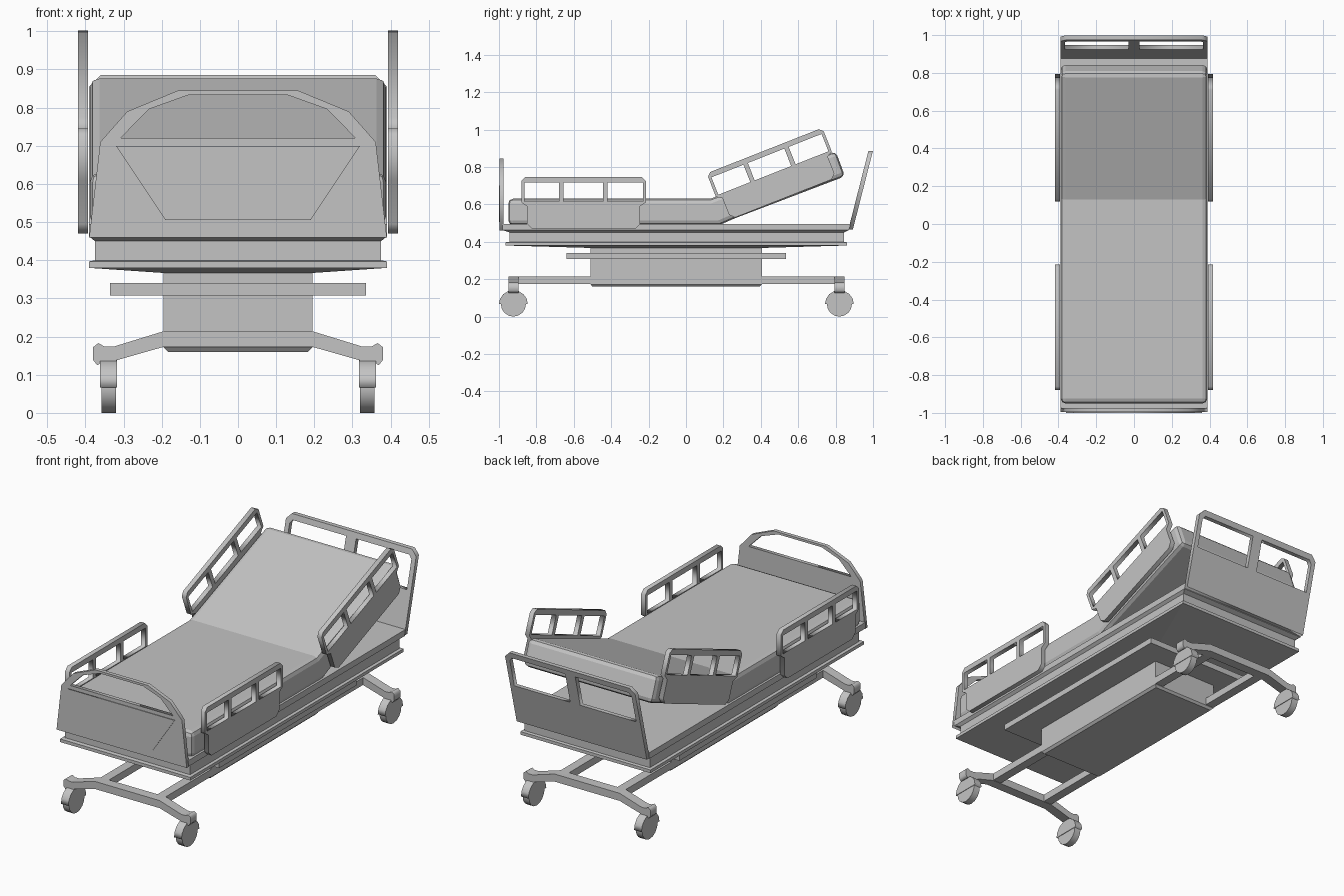
import bpy, bmesh, math
from mathutils import Matrix, Vector

if "Cube" in bpy.data.objects:
    bpy.data.objects.remove(bpy.data.objects["Cube"], do_unlink=True)

grey = bpy.data.materials.new("light_grey")
grey.use_nodes = True
COLOUR = (0.55, 0.55, 0.55, 1)
grey.diffuse_color = COLOUR
grey.node_tree.nodes["Principled BSDF"].inputs["Base Color"].default_value = COLOUR


def add(name, mesh):
    mesh.materials.clear()
    mesh.materials.append(grey)
    obj = bpy.data.objects.new(name, mesh)
    bpy.context.collection.objects.link(obj)
    return obj


def from_bmesh(name, bm):
    bmesh.ops.recalc_face_normals(bm, faces=bm.faces)
    mesh = bpy.data.meshes.new(name)
    bm.to_mesh(mesh)
    bm.free()
    return add(name, mesh)


def frame(u, v, w, origin):
    """Matrix that places a flat outline (u, v) with thickness along w."""
    m = Matrix((u, v, w)).transposed().to_4x4()
    m.translation = origin
    return m


def facing_front(y, z=0, lean=0):
    return frame((1, 0, 0), (0, lean, 1), (0, -1, 0), (0, y, z))


def facing_side(x, y=0, z=0, tilt=0):
    c, s = math.cos(tilt), math.sin(tilt)
    return frame((0, c, s), (0, -s, c), (1, 0, 0), (x, y, z))


def plate(name, outline, thickness, matrix, holes=()):
    """Filled outline with optional holes, extruded evenly both ways."""
    curve = bpy.data.curves.new(name, "CURVE")
    curve.dimensions = "2D"
    curve.fill_mode = "BOTH"
    curve.extrude = thickness / 2
    for loop in (outline, *holes):
        spline = curve.splines.new("POLY")
        spline.points.add(len(loop) - 1)
        for p, (u, v) in zip(spline.points, loop):
            p.co = (u, v, 0, 1)
        spline.use_cyclic_u = True
    temp = bpy.data.objects.new(name + "_curve", curve)
    bpy.context.collection.objects.link(temp)
    deps = bpy.context.evaluated_depsgraph_get()
    mesh = bpy.data.meshes.new_from_object(temp.evaluated_get(deps))
    bpy.data.objects.remove(temp, do_unlink=True)
    bm = bmesh.new()
    bm.from_mesh(mesh)
    bmesh.ops.remove_doubles(bm, verts=bm.verts, dist=1e-5)
    bm.transform(matrix)
    return from_bmesh(name, bm)


def loft(name, rings, x=0):
    """Stack of rectangles (half width, y0, y1, z), bottom to top."""
    bm = bmesh.new()
    loops = [[bm.verts.new((x + sx * h, y, z)) for sx, y in
              ((-1, y0), (1, y0), (1, y1), (-1, y1))] for h, y0, y1, z in rings]
    bm.faces.new(loops[0][::-1])
    bm.faces.new(loops[-1])
    for a, b in zip(loops, loops[1:]):
        for i in range(4):
            j = (i + 1) % 4
            bm.faces.new((a[i], a[j], b[j], b[i]))
    return from_bmesh(name, bm)


def box(name, half, y0, y1, z0, z1, x=0):
    return loft(name, [(half, y0, y1, z0), (half, y0, y1, z1)], x)


def mirrored(half):
    """Complete a right-hand outline with its mirror image."""
    return half + [(-u, v) for u, v in reversed(half)]


def rect(u0, u1, v0, v1):
    return [(u0, v0), (u1, v0), (u1, v1), (u0, v1)]


# Bed deck: tapered underside, lower lip, waist and top slab
loft("deck", [(.2, -.51, .405, .367), (.39, -.965, .86, .38), (.39, -.965, .86, .397),
              (.375, -.945, .845, .4), (.375, -.945, .845, .45),
              (.39, -.98, .87, .462), (.39, -.98, .88, .495)])

# Mattress: raised back section, softened edges
bm = bmesh.new()
profile = [(-.95, .49), (-.95, .63), (.13, .63), (.8, .885), (.85, .75), (.26, .525), (.18, .49)]
side = bm.faces.new([bm.verts.new((-.388, y, z)) for y, z in profile])
moved = bmesh.ops.extrude_face_region(bm, geom=[side])["geom"]
bmesh.ops.translate(bm, vec=Vector((.776, 0, 0)),
                    verts=[g for g in moved if isinstance(g, bmesh.types.BMVert)])
mattress = from_bmesh("mattress", bm)
bevel = mattress.modifiers.new("soft_edges", "BEVEL")
bevel.width = .025
bevel.segments = 2
bevel.limit_method = "ANGLE"
bevel.angle_limit = math.radians(40)

# Footboard with arched handle opening and raised panel
plate("footboard", mirrored([(.39, .46), (.361, .71), (.29, .79), (.157, .845)]), .021,
      facing_front(-.9855),
      [mirrored([(.308, .72), (.233, .796), (.13, .833)])])
plate("footboard_panel", mirrored([(.19, .505), (.32, .7)]), .006, facing_front(-.997))

# Leaning headboard with two windows
window = [(.03, .685), (.365, .685), (.365, .835), (.35, .855), (.03, .855)]
plate("headboard", mirrored([(.39, 0), (.39, .39), (.36, .42)]), .024,
      facing_front(.88, .465, .255),
      [[(s * u, v - .465) for u, v in window] for s in (-1, 1)])

# Side rails: foot pair upright, head pair tilted with the mattress
rail = [(0, 0), (0, .115), (.02, .135), (.645, .135), (.665, .115), (.665, 0),
        (.635, -.02), (.635, -.115), (.61, -.14), (.055, -.14), (.03, -.115), (.03, -.02)]
windows = [rect(a, b, .006, .106) for a, b in ((.016, .2), (.225, .435), (.46, .649))]
for label, sx in (("left", 1), ("right", -1)):
    plate("foot_rail_" + label, rail, .026, facing_side(sx * .406, -.88, .61), windows)
    plate("head_rail_" + label, rail, .026,
          facing_side(sx * .406, .16, .64, math.radians(21.5)), windows)

# Lift column and the shelf around it
loft("lift_column", [(.183, -.5, .395, .16), (.195, -.51, .405, .172), (.195, -.51, .405, .375)])
box("shelf", .335, -.64, .535, .308, .34)

# Base frame
for label, sx in (("left", 1), ("right", -1)):
    box("base_rail_" + label, .025, -.93, .82, .175, .214, sx * .17)
arm = mirrored([(.195, .173), (.325, .136), (.35, .136), (.369, .125), (.38, .139),
                (.38, .172), (.366, .183), (.35, .174), (.325, .174), (.195, .214)])

# Cross arms and casters
wheel = [(.067 * math.cos(math.tau * i / 16), .067 * math.sin(math.tau * i / 16))
         for i in range(16)]
cover = [(.077 * math.cos(math.pi * i / 8), .074 * math.sin(math.pi * i / 8))
         for i in range(9)]
for end, y in (("foot", -.923), ("head", .82)):
    plate("cross_arm_" + end, arm, .054, facing_front(y))
    for label, sx in (("left", 1), ("right", -1)):
        tag = f"_{end}_{label}"
        box("caster_stem" + tag, .021, y - .027, y + .027, .12, .15, sx * .339)
        plate("caster_cover" + tag, cover, .044, facing_side(sx * .339, y, .067))
        plate("caster_wheel" + tag, wheel, .038, facing_side(sx * .339, y, .067))
